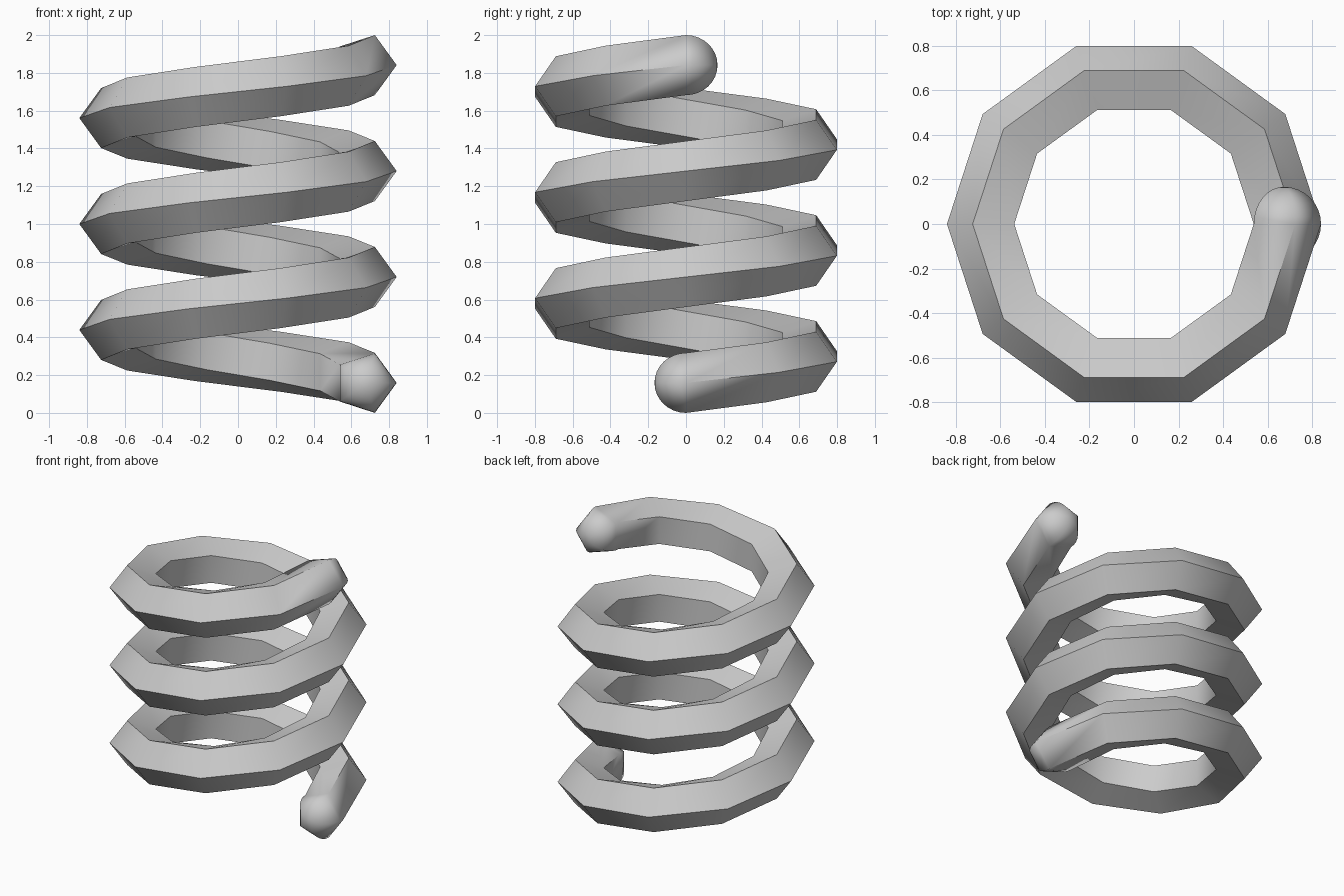
import bpy, bmesh
from math import sin, cos, pi

if "Cube" in bpy.data.objects:
    bpy.data.objects.remove(bpy.data.objects["Cube"])

TURNS, STEPS, SIDES = 3, 10, 5
TUBE = 0.167            # pentagon radius
COIL = 0.673            # coil centre-line radius
CAP = 8                 # rings in each rounded end
Z0 = TUBE * sin(2 * pi / SIDES)
PITCH = (2 - 2 * Z0) / TURNS

bm = bmesh.new()


def ring(angle, z, scale=1.0, push=0.0):
    """Upright pentagon with one corner pointing outwards, pushed along the tangent."""
    verts = []
    for k in range(SIDES):
        a = 2 * pi * k / SIDES
        r = COIL + TUBE * scale * cos(a)
        verts.append(bm.verts.new((r * cos(angle) - push * sin(angle),
                                   r * sin(angle) + push * cos(angle),
                                   z + TUBE * scale * sin(a))))
    return verts


def bridge(a, b):
    for k in range(SIDES):
        j = (k + 1) % SIDES
        bm.faces.new((a[k], a[j], b[j], b[k])).smooth = True


# Coil body: smooth along its length, sharp along the five corners
n = TURNS * STEPS
body = [ring(2 * pi * i / STEPS, Z0 + PITCH * i / STEPS) for i in range(n + 1)]
for a, b in zip(body, body[1:]):
    bridge(a, b)
    for k in range(SIDES):
        bm.edges.get((a[k], b[k])).smooth = False

# Rounded ends
for start, angle, z, side in ((body[0], 0, Z0, -1),
                              (body[-1], 2 * pi * TURNS, Z0 + PITCH * TURNS, 1)):
    prev = start
    for i in range(1, CAP):
        t = pi / 2 * i / CAP
        cur = ring(angle, z, cos(t), side * TUBE * sin(t))
        bridge(prev, cur)
        prev = cur
    tip = bm.verts.new((COIL, side * TUBE, z))
    for k in range(SIDES):
        bm.faces.new((prev[k], prev[(k + 1) % SIDES], tip)).smooth = True

bmesh.ops.recalc_face_normals(bm, faces=bm.faces)
mesh = bpy.data.meshes.new("coil_spring")
bm.to_mesh(mesh)
bm.free()
spring = bpy.data.objects.new("coil_spring", mesh)
bpy.context.collection.objects.link(spring)
